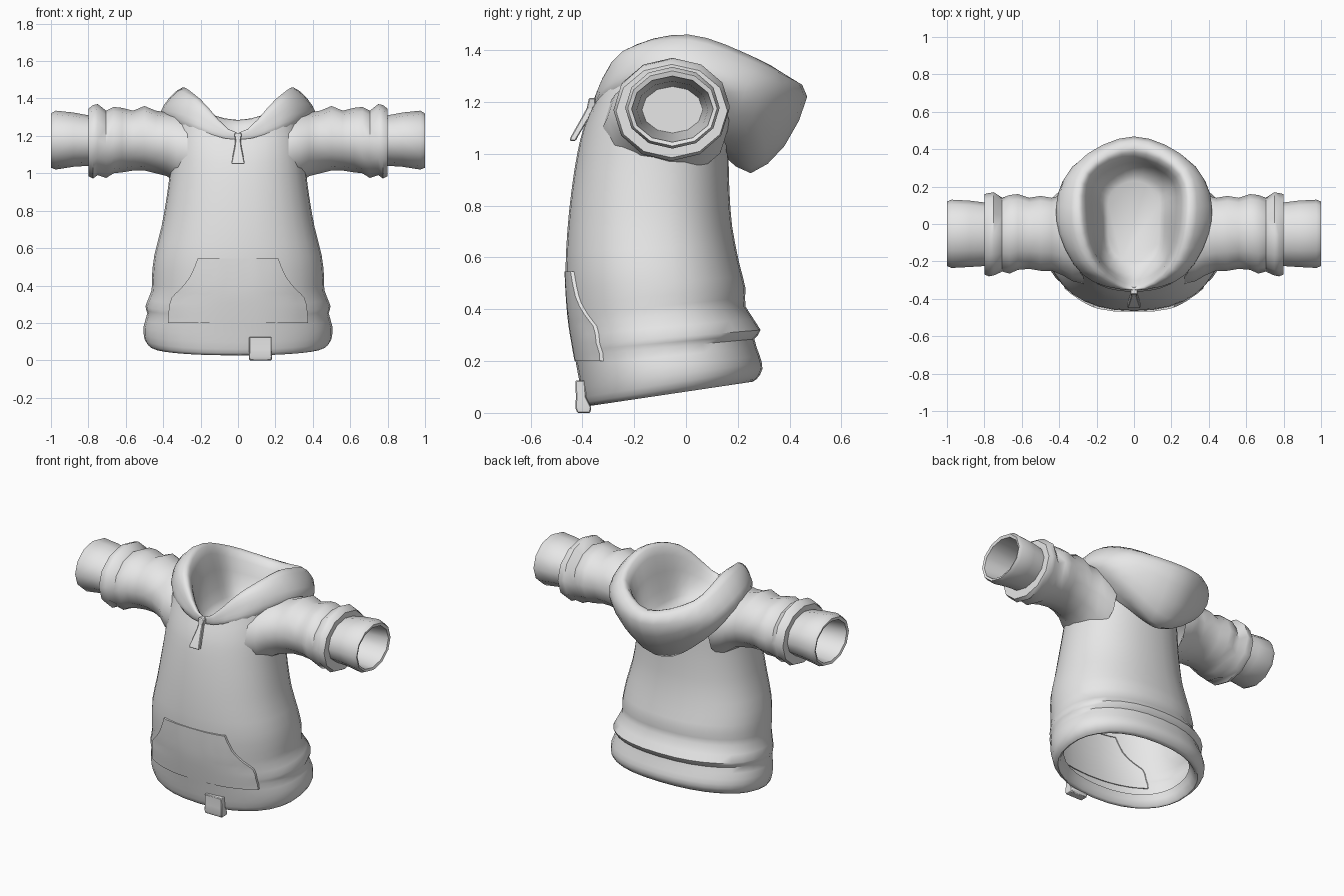
import bpy
import bmesh
import math
from mathutils import Vector
from mathutils.bvhtree import BVHTree

if "Cube" in bpy.data.objects:
    bpy.data.objects.remove(bpy.data.objects["Cube"], do_unlink=True)

# One plain fabric colour
grey = bpy.data.materials.new("light grey fabric")
grey.use_nodes = True
grey.diffuse_color = (0.8, 0.8, 0.8, 1)
grey.node_tree.nodes["Principled BSDF"].inputs["Base Color"].default_value = (0.8, 0.8, 0.8, 1)


def finish(name, bm, angle=50, mirror=False):
    """Turn a bmesh into a named, shaded object."""
    bmesh.ops.recalc_face_normals(bm, faces=bm.faces)
    mesh = bpy.data.meshes.new(name)
    bm.to_mesh(mesh)
    bm.free()
    mesh.materials.append(grey)
    obj = bpy.data.objects.new(name, mesh)
    bpy.context.collection.objects.link(obj)
    if mirror:
        obj.modifiers.new("mirror", "MIRROR")
    bpy.ops.object.select_all(action="DESELECT")
    obj.select_set(True)
    bpy.context.view_layer.objects.active = obj
    bpy.ops.object.shade_smooth_by_angle(angle=math.radians(angle))
    return obj


def spline(keys, steps, closed=False):
    """Catmull-Rom interpolation of tuples of any length."""
    count = len(keys)

    def key(i):
        return keys[i % count] if closed else keys[max(0, min(count - 1, i))]

    result = []
    for i in range(count if closed else count - 1):
        around = [key(i + j) for j in (-1, 0, 1, 2)]
        for s in range(steps):
            t = s / steps
            result.append(tuple(
                b + t * (c - a) / 2
                + t * t * (2 * a - 5 * b + 4 * c - d) / 2
                + t ** 3 * (3 * b - a - 3 * c + d) / 2
                for a, b, c, d in zip(*around)))
    if not closed:
        result.append(tuple(keys[-1]))
    return result


def loft(rings, cap_end=False):
    """Skin closed rings of points with quads."""
    bm = bmesh.new()
    rows = [[bm.verts.new(p) for p in ring] for ring in rings]
    n = len(rows[0])
    for low, high in zip(rows, rows[1:]):
        for i in range(n):
            j = (i + 1) % n
            bm.faces.new((low[i], low[j], high[j], high[i]))
    if cap_end:
        bm.faces.new(rows[-1])
    return bm


def rounded(value, power):
    return math.copysign(abs(value) ** power, value)


# Torso: front z, back z, front y, back y, half width, shoulder rise
torso_keys = [
    (.10, .20, -.34, .20, .42, 0),
    (.035, .125, -.36, .24, .45, 0),
    (.03, .13, -.385, .272, .475, 0),
    (.06, .17, -.40, .295, .50, 0),
    (.14, .22, -.415, .285, .505, 0),
    (.22, .285, -.43, .264, .485, 0),
    (.26, .32, -.437, .288, .495, 0),
    (.34, .41, -.45, .23, .462, 0),
    (.42, .48, -.458, .23, .46, 0),
    (.55, .58, -.465, .205, .447, 0),
    (.70, .72, -.458, .178, .41, 0),
    (.85, .85, -.443, .168, .385, 0),
    (1.0, .95, -.42, .165, .365, .02),
    (1.1, 1.0, -.395, .165, .352, .09),
    (1.18, 1.03, -.36, .165, .33, .18),
]


def torso_ring(zf, zb, yf, yb, width, rise, n=32):
    ring = []
    for i in range(n):
        a = math.tau * i / n
        across = rounded(math.sin(a), .9)
        back = (1 - rounded(math.cos(a), .9)) / 2
        ring.append((width * across, yf + (yb - yf) * back,
                     zf + (zb - zf) * back + rise * across ** 2))
    return ring


torso = loft([torso_ring(*k) for k in spline(torso_keys, 2)])
torso_tree = BVHTree.FromBMesh(torso)
finish("torso", torso)

# Sleeve with wrinkles, cuff and hollow end: x, top z, bottom z, front y, back y
sleeve_keys = [
    (.27, 1.31, .90, -.32, .165),
    (.33, 1.325, .945, -.305, .165),
    (.38, 1.325, .985, -.275, .155),
    (.44, 1.335, 1.0, -.25, .14),
    (.50, 1.36, 1.015, -.25, .15),
    (.56, 1.335, 1.015, -.24, .14),
    (.62, 1.35, 1.005, -.245, .16),
    (.665, 1.355, 1.0, -.265, .155),
    (.705, 1.335, .975, -.255, .14),
    (.75, 1.37, .99, -.275, .17),
    (.775, 1.365, .972, -.28, .165),
    (.80, 1.345, .985, -.27, .16),
    (.80, 1.31, 1.04, -.225, .115),
    (.88, 1.325, 1.035, -.23, .125),
    (.975, 1.335, 1.02, -.235, .13),
    (1.0, 1.32, 1.03, -.225, .12),
    (.995, 1.30, 1.045, -.21, .105),
    (.80, 1.28, 1.06, -.19, .085),
    (.50, 1.26, 1.08, -.17, .065),
]


def sleeve_ring(x, top, bottom, front, back, n=12):
    # circumscribe slightly so the flat sides fill the outline
    turns = [math.tau * i / n for i in range(n)]
    return [(x, (front + back) / 2 + (back - front) / 2 * math.cos(a),
             (top + bottom) / 2 + (top - bottom) / 2 * math.sin(a)) for a in turns]


finish("sleeves", loft([sleeve_ring(*k) for k in sleeve_keys], cap_end=True), mirror=True)

# Hood: each row goes from front centre round the left side to back centre
hood_keys = [
    # seam against the shoulders and back
    [(0, -.335, 1.14), (.23, -.26, 1.20), (.35, -.02, 1.22), (.22, .14, 1.06), (0, .15, .99)],
    # lowest fold
    [(0, -.35, 1.18), (.26, -.28, 1.25), (.395, 0, 1.28), (.29, .23, 1.10), (0, .25, .925)],
    # widest part
    [(0, -.355, 1.20), (.28, -.26, 1.31), (.415, .02, 1.325), (.34, .28, 1.20), (0, .38, 1.03)],
    # outer shoulder of the rim
    [(0, -.355, 1.21), (.25, -.25, 1.38), (.37, .02, 1.40), (.31, .32, 1.29), (0, .468, 1.22)],
    # rim crest
    [(0, -.35, 1.215), (.20, -.24, 1.395), (.295, .01, 1.46), (.26, .28, 1.365), (0, .41, 1.285)],
    # inner edge of the rim
    [(0, -.33, 1.20), (.18, -.21, 1.34), (.25, .03, 1.40), (.22, .25, 1.31), (0, .355, 1.245)],
    # basin wall
    [(0, -.27, 1.13), (.16, -.19, 1.17), (.195, .04, 1.19), (.18, .22, 1.15), (0, .30, 1.12)],
    # basin floor
    [(0, -.20, 1.09), (.12, -.14, 1.09), (.14, .03, 1.09), (.12, .17, 1.08), (0, .23, 1.08)],
]


def hood_ring(half):
    other = [(-x, y, z) for x, y, z in half[-2:0:-1]]
    return spline(half + other, 4, closed=True)


columns = [spline(list(column), 2) for column in zip(*[hood_ring(k) for k in hood_keys])]
finish("hood", loft(list(zip(*columns)), cap_end=True), angle=60)

# Front pocket: a thin panel laid on the torso, with curved hand openings
pocket_edge = [(.20, .375), (.27, .37), (.335, .355), (.38, .31), (.45, .255), (.545, .215)]
bm = bmesh.new()
rows = []
outline = spline(pocket_edge, 2)
outline = [outline[0]] + outline + [outline[-1]]
for r, (z, half) in enumerate(outline):
    row = []
    spots = [-1] + [i / 8 for i in range(-8, 9)] + [1]
    for c, s in enumerate(spots):
        hit = torso_tree.ray_cast(Vector((s * half, -2, z)), Vector((0, 1, 0)))[0]
        border = r in (0, len(outline) - 1) or c in (0, len(spots) - 1)
        lift = -.006 if border else .004 + .010 * abs(s)
        row.append(bm.verts.new((hit.x, hit.y - lift, z)))
    rows.append(row)
for low, high in zip(rows, rows[1:]):
    for i in range(len(low) - 1):
        bm.faces.new((low[i], low[i + 1], high[i + 1], high[i]))
finish("front_pocket", bm, angle=35)


def strap(name, stations, x=0):
    """Flat tapered strip: stations of half width, y front, y back, z."""
    rings = [[(x - w, f, z), (x + w, f, z), (x + w, b, z), (x - w, b, z)]
             for w, f, b, z in stations]
    bm = loft(rings, cap_end=True)
    bm.verts.ensure_lookup_table()
    bm.faces.new(bm.verts[:4])
    obj = finish(name, bm, angle=30)
    bevel = obj.modifiers.new("soft edges", "BEVEL")
    bevel.width = .004
    return obj


# Zip slider, hanging pull and folded hem tag
strap("zip_slider", [(.014, -.385, -.34, 1.165), (.02, -.375, -.335, 1.215)])
strap("zip_pull", [(.036, -.45, -.425, 1.05), (.034, -.445, -.418, 1.065),
                   (.018, -.40, -.37, 1.145), (.012, -.368, -.345, 1.205)])
strap("hem_tag", [(.06, -.42, -.37, 0), (.062, -.427, -.365, .02),
                  (.06, -.425, -.385, .06), (.06, -.427, -.39, .125)], x=.12)
